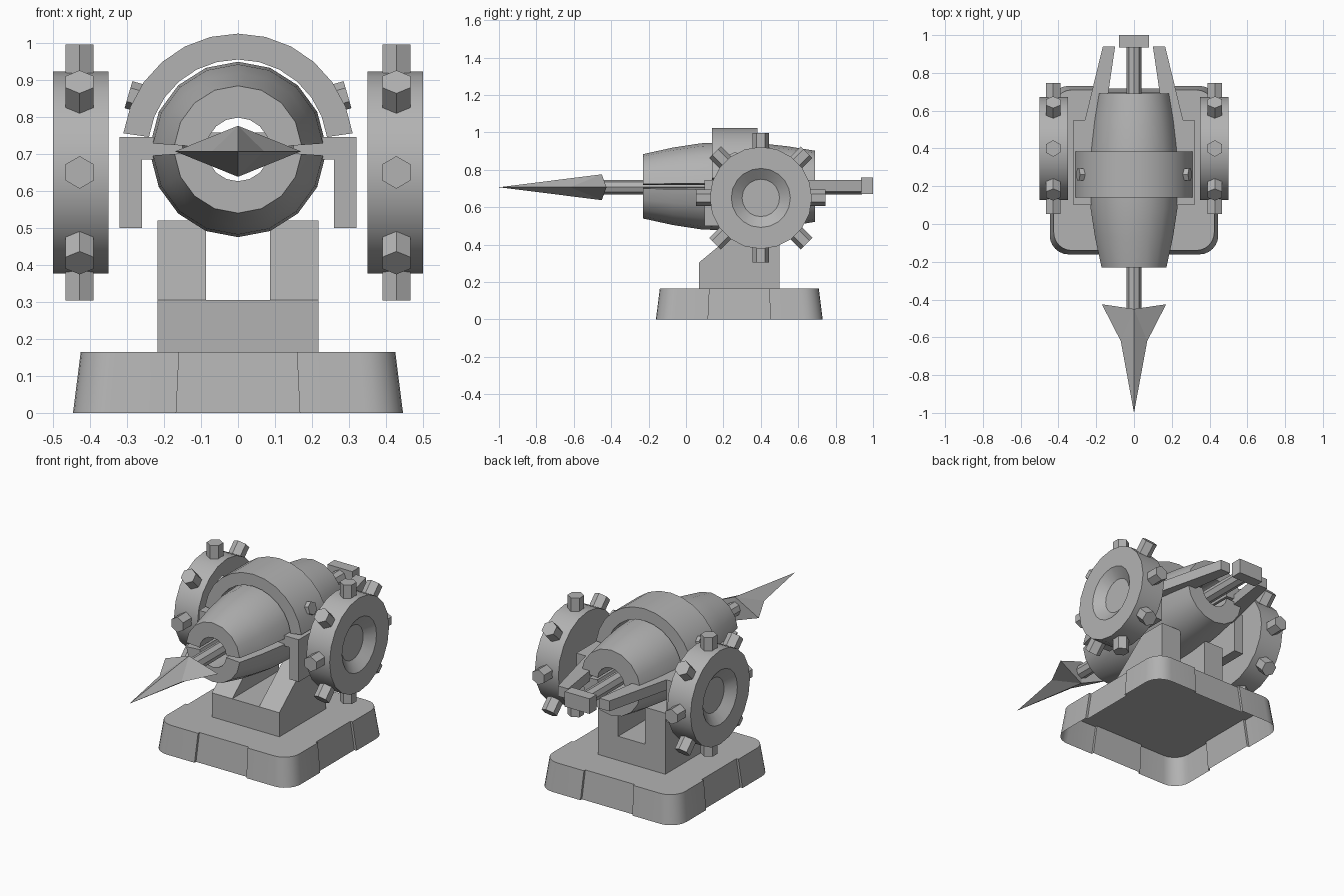
import bpy, bmesh
from math import sin, cos, pi, radians
from mathutils import Matrix, Vector

if "Cube" in bpy.data.objects:
    bpy.data.objects.remove(bpy.data.objects["Cube"])

steel = bpy.data.materials.new("plain grey")
GREY = (0.45, 0.45, 0.45, 1)
steel.diffuse_color = GREY
steel.use_nodes = True
steel.node_tree.nodes["Principled BSDF"].inputs["Base Color"].default_value = GREY

AXIS = 0.712                      # height of the barrel axis
WHEEL = Vector((0, 0.4, 0.65))    # wheel centre


def finish(name, bm, smooth=False, mirror=False, solid=True):
    if mirror:
        copy = bm.copy()
        bmesh.ops.scale(copy, vec=(-1, 1, 1), verts=copy.verts)
        bmesh.ops.reverse_faces(copy, faces=copy.faces)
        tmp = bpy.data.meshes.new("tmp")
        copy.to_mesh(tmp)
        bm.from_mesh(tmp)
        copy.free()
        bpy.data.meshes.remove(tmp)
    if solid:
        bmesh.ops.recalc_face_normals(bm, faces=bm.faces)
    mesh = bpy.data.meshes.new(name)
    bm.to_mesh(mesh)
    bm.free()
    mesh.materials.append(steel)
    obj = bpy.data.objects.new(name, mesh)
    bpy.context.collection.objects.link(obj)
    if smooth:
        bpy.ops.object.select_all(action='DESELECT')
        obj.select_set(True)
        bpy.context.view_layer.objects.active = obj
        bpy.ops.object.shade_smooth_by_angle(angle=radians(32))
    return obj


def box(bm, lo, hi):
    lo, hi = Vector(lo), Vector(hi)
    m = Matrix.Translation((lo + hi) / 2) @ Matrix.Diagonal((*(hi - lo), 1))
    bmesh.ops.create_cube(bm, size=1, matrix=m)


def rod(bm, start, end, radius, sides):
    start, end = Vector(start), Vector(end)
    d = end - start
    m = Matrix.Translation((start + end) / 2) @ d.to_track_quat('Z', 'Y').to_matrix().to_4x4()
    bmesh.ops.create_cone(bm, cap_ends=True, segments=sides, radius1=radius,
                          radius2=radius, depth=d.length, matrix=m)


def prism(bm, points, offset):
    face = bm.faces.new([bm.verts.new(p) for p in points])
    out = bmesh.ops.extrude_face_region(bm, geom=[face], use_keep_orig=True)
    verts = [v for v in out["geom"] if isinstance(v, bmesh.types.BMVert)]
    bmesh.ops.translate(bm, verts=verts, vec=offset)


def sweep(bm, profile, start, end, steps):
    """Turn a closed (radius, y) profile around the barrel axis."""
    rings = []
    for i in range(steps + 1):
        a = radians(start + (end - start) * i / steps)
        rings.append([bm.verts.new((r * cos(a), y, AXIS + r * sin(a))) for r, y in profile])
    n = len(profile)
    for p, q in zip(rings, rings[1:]):
        for j in range(n):
            k = (j + 1) % n
            bm.faces.new((p[j], p[k], q[k], q[j]))
    bm.faces.new(rings[0])
    bm.faces.new(rings[-1])


# Base: tapered open-bottomed shell with recessed centre panels
outline = []
H, R, P, IN = 0.446, 0.1, 0.167, 0.014
for k in range(4):
    turn = Matrix.Rotation(k * pi / 2, 2)
    side = [(H - IN, -P), (H - IN, P), (H, P)]
    side += [(H - R + R * cos(a), H - R + R * sin(a)) for a in [i * pi / 12 for i in range(7)]]
    side += [(P, H)]
    outline += [turn @ Vector(p) for p in side]
bm = bmesh.new()
low = [bm.verts.new((p.x, 0.285 + p.y, 0)) for p in outline]
high = [bm.verts.new((p.x * 0.953, 0.285 + p.y * 0.953, 0.165)) for p in outline]
for i in range(len(low)):
    j = (i + 1) % len(low)
    bm.faces.new((low[i], low[j], high[j], high[i]))
bm.faces.new(high)
finish("base", bm, smooth=True, solid=False)

# Pedestal block and its two sloped prongs
bm = bmesh.new()
box(bm, (-0.217, 0.07, 0.165), (0.217, 0.5, 0.305))
finish("pedestal", bm)
bm = bmesh.new()
prism(bm, [(0.086, 0.07, 0.305), (0.086, 0.5, 0.305), (0.086, 0.5, 0.52), (0.086, 0.33, 0.52)],
      (0.131, 0, 0))
finish("pedestal_prongs", bm, mirror=True)

# Barrel: two thick half shells with a slot along each side
bore = 0.086
profile = [(bore, -0.23), (0.172, -0.23), (0.207, -0.07), (0.23, 0.08), (0.237, 0.23),
           (0.23, 0.4), (0.213, 0.55), (0.19, 0.69), (bore, 0.69)]
for name, start in (("barrel_upper", 4), ("barrel_lower", 184)):
    bm = bmesh.new()
    sweep(bm, profile, start, start + 172, 8)
    finish(name, bm, smooth=True)

# Arched band over the barrel, with a bolt on each side
bm = bmesh.new()
sweep(bm, [(0.243, 0.14), (0.313, 0.14), (0.313, 0.383), (0.243, 0.383)], 8, 172, 12)
finish("barrel_band", bm, smooth=True)
bm = bmesh.new()
out = Vector((cos(radians(16)), 0, sin(radians(16))))
cap = Vector((0.296, 0.262, 0.86))
rod(bm, cap - out * 0.06, cap, 0.038, 6)
finish("band_bolts", bm, mirror=True)

# Side frame: rails that narrow to the rear, with hanging side plates
bm = bmesh.new()
rail = [(0.15, 0.1), (0.32, 0.1), (0.32, 0.55), (0.26, 0.55), (0.165, 0.94), (0.1, 0.94), (0.15, 0.6)]
prism(bm, [(x, y, 0.685) for x, y in rail], (0, 0, 0.06))
finish("frame_rails", bm, mirror=True)
bm = bmesh.new()
box(bm, (0.26, 0.1, 0.5), (0.32, 0.55, 0.686))
finish("frame_side_plates", bm, mirror=True)
bm = bmesh.new()
box(bm, (-0.08, 0.935, 0.67), (0.08, 1, 0.758))
finish("rear_block", bm)

# Harpoon shaft and barbed head
bm = bmesh.new()
rod(bm, (0, -0.45, 0.708), (0, 0.94, 0.708), 0.039, 8)
finish("harpoon_shaft", bm)
bm = bmesh.new()
tip, top, bottom = [bm.verts.new(p) for p in
                    ((0, -1, 0.707), (0, -0.45, 0.776), (0, -0.45, 0.638))]
for s in (-1, 1):
    mid = bm.verts.new((s * 0.07, -0.62, 0.707))
    barb = bm.verts.new((s * 0.17, -0.425, 0.707))
    for ridge in (top, bottom):
        bm.faces.new((tip, mid, ridge))
        bm.faces.new((mid, barb, ridge))
    bm.faces.new((top, barb, bottom))
finish("harpoon_head", bm)

# Wheels: dished discs with radial pegs around the rim
bm = bmesh.new()
SIDES = 20
rings = []
for x, r in ((0.35, 0.273), (0.5, 0.273), (0.5, 0.158), (0.455, 0.1)):
    rings.append([bm.verts.new(WHEEL + Vector((x, r * cos(a), r * sin(a))))
                  for a in [2 * pi * i / SIDES for i in range(SIDES)]])
for p, q in zip(rings, rings[1:]):
    for i in range(SIDES):
        j = (i + 1) % SIDES
        bm.faces.new((p[i], p[j], q[j], q[i]))
bm.faces.new(rings[0])
bm.faces.new(rings[-1])
finish("wheels", bm, smooth=True, mirror=True)
bm = bmesh.new()
for k in range(8):
    d = Vector((0, cos(k * pi / 4), sin(k * pi / 4)))
    hub = WHEEL + Vector((0.428, 0, 0))
    rod(bm, hub + d * 0.25, hub + d * 0.346, 0.044, 6)
finish("wheel_pegs", bm, mirror=True)
